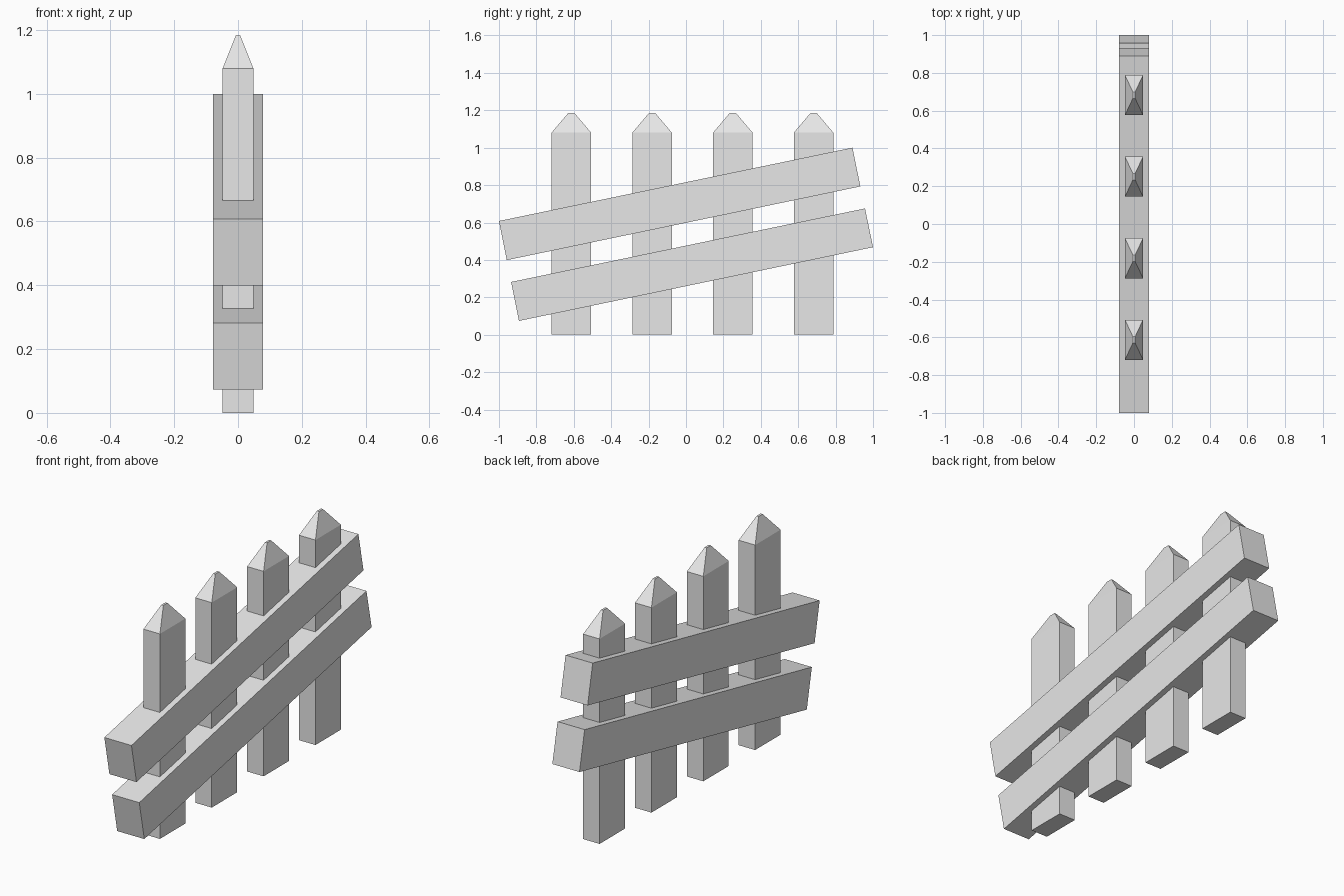
import bpy, bmesh
from mathutils import Vector

if "Cube" in bpy.data.objects:
    bpy.data.objects.remove(bpy.data.objects["Cube"])

wood = bpy.data.materials.new("pale_grey")
wood.diffuse_color = (0.8, 0.8, 0.8, 1)
wood.use_nodes = True
wood.node_tree.nodes["Principled BSDF"].inputs["Base Color"].default_value = wood.diffuse_color


def finish(bm, name):
    bmesh.ops.recalc_face_normals(bm, faces=bm.faces)
    mesh = bpy.data.meshes.new(name)
    bm.to_mesh(mesh)
    bm.free()
    mesh.materials.append(wood)
    obj = bpy.data.objects.new(name, mesh)
    bpy.context.collection.objects.link(obj)
    return obj


def picket(name, y):
    # stacked rectangles (half x, half y, z): foot, shoulder, blunt tip
    bm = bmesh.new()
    rings = []
    for hx, hy, z in ((0.048, 0.106, 0), (0.048, 0.106, 1.08), (0.006, 0.017, 1.185)):
        rings.append([bm.verts.new((sx * hx, y + sy * hy, z))
                      for sx, sy in ((-1, -1), (1, -1), (1, 1), (-1, 1))])
    for a, b in zip(rings, rings[1:]):
        for i in range(4):
            j = (i + 1) % 4
            bm.faces.new((a[i], a[j], b[j], b[i]))
    bm.faces.new(rings[0][::-1])
    bm.faces.new(rings[-1])
    return finish(bm, name)


def rail(name, profile):
    # slanted side profile (y, z) extruded across x
    bm = bmesh.new()
    face = bm.faces.new([bm.verts.new((-0.079, y, z)) for y, z in profile])
    ext = bmesh.ops.extrude_face_region(bm, geom=[face], use_keep_orig=True)
    moved = [g for g in ext["geom"] if isinstance(g, bmesh.types.BMVert)]
    bmesh.ops.translate(bm, vec=Vector((0.158, 0, 0)), verts=moved)
    return finish(bm, name)


# Four pointed pickets
for i in range(4):
    picket(f"picket_{i + 1}", -0.613 + 0.4317 * i)

# Two tilted rails running through the pickets
rail("upper_rail", ((-1.0, 0.608), (0.890, 1.0), (0.932, 0.793), (-0.958, 0.399)))
rail("lower_rail", ((-0.935, 0.282), (0.957, 0.675), (1.0, 0.468), (-0.893, 0.074)))
